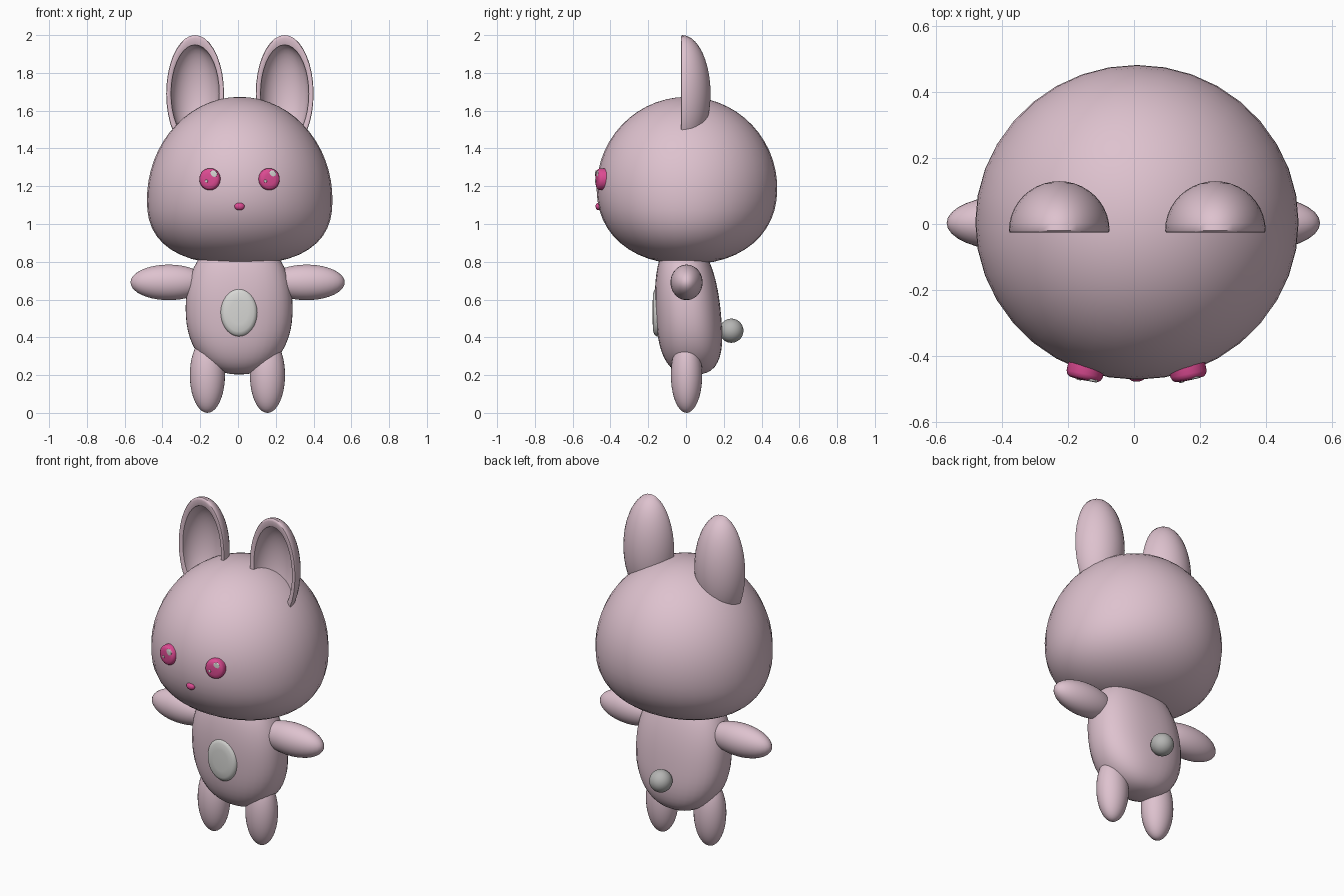
import bpy, bmesh, math

if "Cube" in bpy.data.objects:
    bpy.data.objects.remove(bpy.data.objects["Cube"])


def material(name, rgb):
    m = bpy.data.materials.new(name)
    m.diffuse_color = (*rgb, 1)
    m.use_nodes = True
    m.node_tree.nodes["Principled BSDF"].inputs["Base Color"].default_value = m.diffuse_color
    return m


FUR = material("dusty pink fur", (0.73, 0.54, 0.62))
WHITE = material("belly white", (0.68, 0.68, 0.66))
GREY = material("tail grey", (0.46, 0.46, 0.45))
ROSE = material("rose", (0.72, 0.07, 0.29))


def finish(name, bm, mat, loc=(0, 0, 0), rot_z=0):
    bmesh.ops.remove_doubles(bm, verts=bm.verts, dist=1e-5)
    bmesh.ops.recalc_face_normals(bm, faces=bm.faces)
    me = bpy.data.meshes.new(name)
    bm.to_mesh(me)
    bm.free()
    me.materials.append(mat)
    ob = bpy.data.objects.new(name, me)
    ob.location = loc
    ob.rotation_euler.z = rot_z
    bpy.context.collection.objects.link(ob)
    return ob


def blob(name, loc, radii, mat, segs=32, rings=20, shape=None):
    """Ellipsoid; an optional shape function remaps each unit-sphere point."""
    bm = bmesh.new()
    bmesh.ops.create_uvsphere(bm, u_segments=segs, v_segments=rings, radius=1)
    for v in bm.verts:
        v.co = shape(v.co) if shape else [c * r for c, r in zip(v.co, radii)]
    return finish(name, bm, mat, loc)


def lathe(name, loc, rx, rz, profile, mat, rot_z=0, n=36):
    """Spin (radius, y) points around the y axis into an elliptical form."""
    bm = bmesh.new()
    rows = [[bm.verts.new((rx * r * math.cos(2 * math.pi * i / n), y,
                           rz * r * math.sin(2 * math.pi * i / n)))
             for i in range(n)] for r, y in profile]
    for a, b in zip(rows, rows[1:]):
        for i in range(n):
            j = (i + 1) % n
            bm.faces.new((a[i], a[j], b[j], b[i]))
    return finish(name, bm, mat, loc, rot_z)


def button(depth):
    """Profile of a slightly domed disc, front at -depth."""
    return [(0, -depth), (0.5, -depth * 0.97), (0.8, -depth * 0.88),
            (0.93, -depth * 0.65), (1, -depth * 0.3), (1, depth)]


def half_width(z, mid, up, down, n_up, n_down):
    t, n = ((z - mid) / up, n_up) if z > mid else ((mid - z) / down, n_down)
    return max(0, 1 - min(1, t) ** n) ** (1 / n)


# Head: round from the side, with full cheeks low down at the front
def head_shape(c):
    z = 1.23 + 0.443 * c.z
    r = math.hypot(c.x, c.y) or 1
    return (c.x / r * 0.491 * half_width(z, 1.13, 0.543, 0.343, 2, 2.5),
            c.y / r * 0.478 * half_width(z, 1.19, 0.483, 0.403, 2, 2.2), z)


blob("head", (0.009, 0.005, 0), None, FUR, 36, 26, head_shape)


# Body: rounded barrel leaning back slightly at the bottom
def body_shape(c):
    z = 0.565 + 0.362 * c.z
    r = (abs(c.x) ** 2.4 + abs(c.y) ** 2.4) ** (1 / 2.4) or 1
    return (c.x / r * 0.283 * half_width(z, 0.55, 0.377, 0.347, 2.2, 2.2),
            c.y / r * 0.173 * half_width(z, 0.5, 0.427, 0.297, 2.3, 2.8)
            + 0.01 + 0.08 * (0.55 - z), z)


blob("body", (0.006, 0, 0), None, FUR, 36, 26, body_shape)

# Belly patch and tail
lathe("belly_patch", (0.005, -0.147, 0.533), 0.097, 0.128, button(0.03), WHITE)
blob("tail", (0, 0.24, 0.435), (0.064,) * 3, GREY)

# Hollow ear: outer back shell, rounded rim, inner bowl
steps = [math.radians(a) for a in range(0, 91, 9)]
ear = [(math.sin(a), 0.15 * math.cos(a)) for a in steps]
ear += [(0.985, -0.005), (0.95, -0.006), (0.88, -0.004)]
ear += [(0.835 * math.sin(a), 0.115 * math.cos(a)) for a in reversed(steps)]

for side, s in (("left", -1), ("right", 1)):
    lathe(side + "_ear", (0.01 + s * 0.237, -0.02, 1.69), 0.153, 0.31, ear, FUR)
    blob(side + "_arm", (-0.002 + s * 0.365, 0.003, 0.691), (0.202, 0.085, 0.094), FUR)
    blob(side + "_leg", (-0.003 + s * 0.159, 0.003, 0.2), (0.093, 0.083, 0.2), FUR)
    # Eyes with two glints each
    ex = 0.008 + s * 0.156
    lathe(side + "_eye", (ex, -0.447, 1.237), 0.056, 0.058, button(0.028), ROSE, s * 0.2)
    for label, dx, dz, r in (("big", 0.018, 0.027, 0.02), ("small", -0.019, -0.01, 0.008)):
        y = -0.474 + s * dx * 0.2 + (0.003 if label == "big" else 0)
        lathe(f"{side}_eye_{label}_glint", (ex + dx, y, 1.237 + dz),
              r, r, button(0.004), WHITE, s * 0.2, 20)

# Nose
blob("nose", (0.008, -0.462, 1.093), (0.027, 0.017, 0.02), ROSE, 20, 12)

# Smooth shading on everything
bpy.ops.object.select_all(action="SELECT")
bpy.context.view_layer.objects.active = bpy.data.objects["head"]
bpy.ops.object.shade_smooth_by_angle(angle=math.radians(45))
